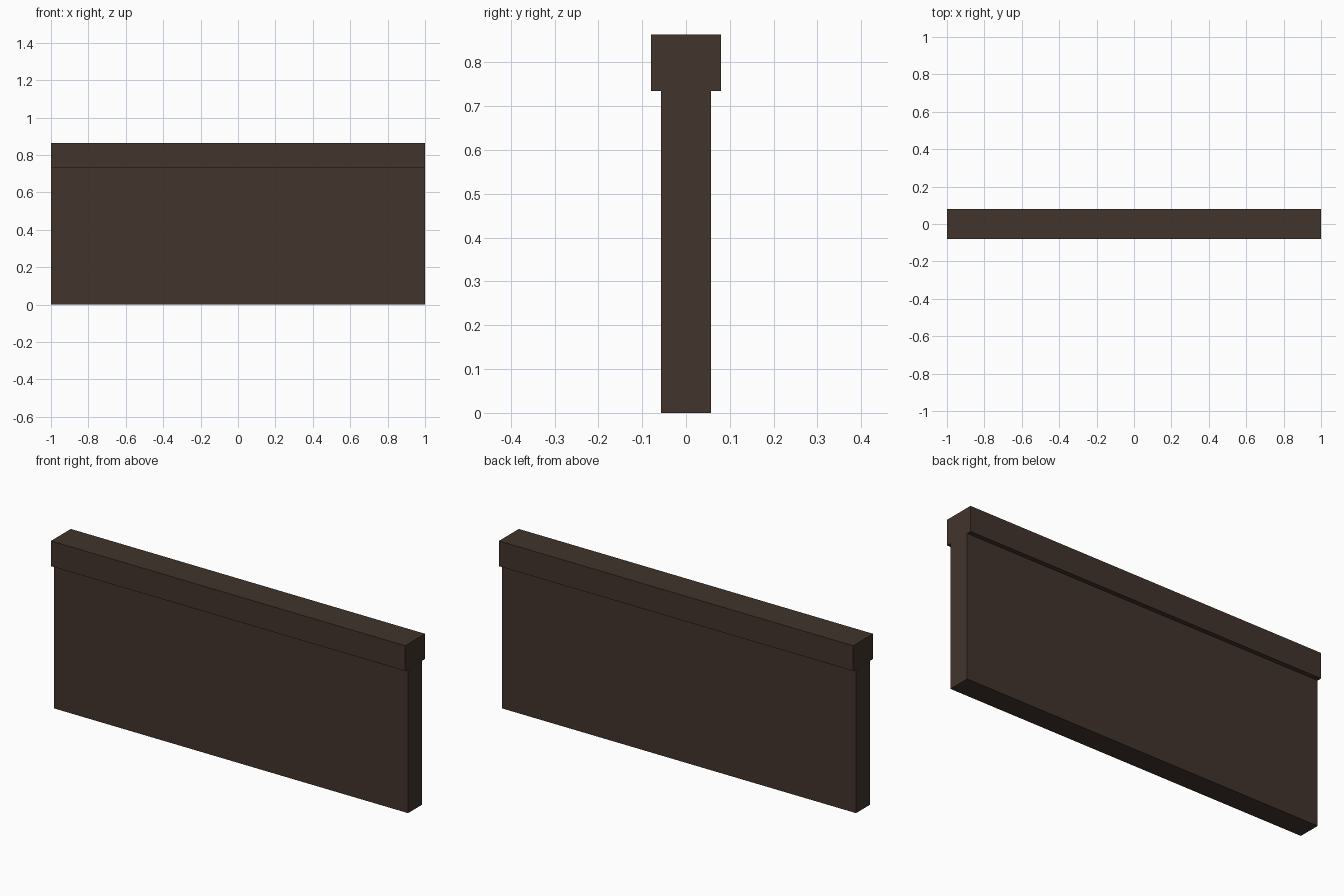
import bpy

if "Cube" in bpy.data.objects:
    bpy.data.objects.remove(bpy.data.objects["Cube"])

wood = bpy.data.materials.new("dark_brown")
wood.diffuse_color = (0.054, 0.034, 0.026, 1)
wood.use_nodes = True
wood.node_tree.nodes["Principled BSDF"].inputs["Base Color"].default_value = wood.diffuse_color

LENGTH = 2.0


def box(name, depth, z0, z1):
    """Full-length box centred on x and y, spanning z0 to z1."""
    bpy.ops.mesh.primitive_cube_add(size=1, location=(0, 0, (z0 + z1) / 2))
    ob = bpy.context.object
    ob.name = name
    ob.scale = (LENGTH, depth, z1 - z0)
    bpy.ops.object.transform_apply(location=False, rotation=False, scale=True)
    ob.data.materials.append(wood)
    return ob


# Upright wall slab
box("wall_panel", 0.114, 0.0, 0.734)
# Wider rail capping the top
box("top_rail", 0.16, 0.734, 0.863)
